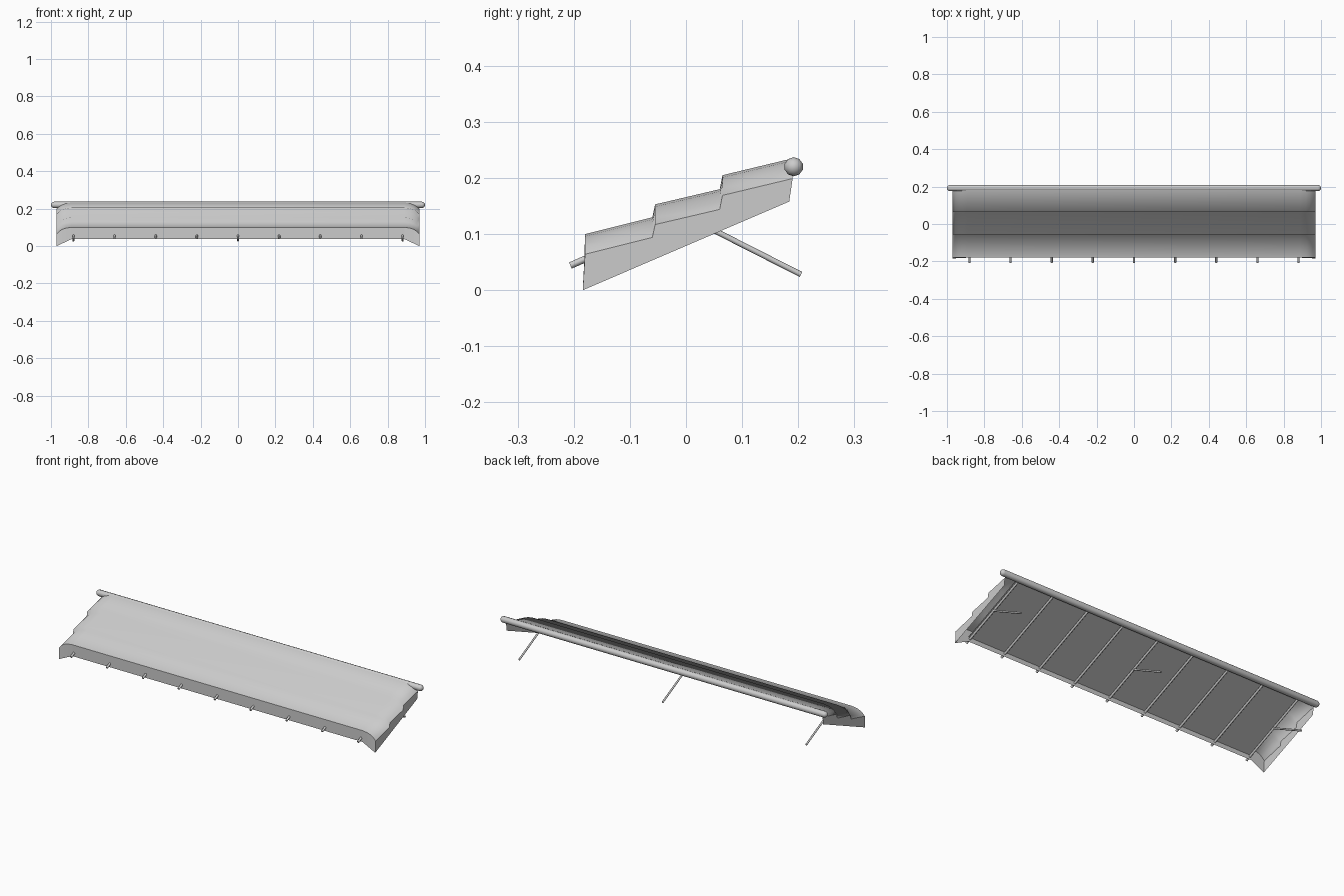
import bpy, bmesh, math
from mathutils import Vector

if "Cube" in bpy.data.objects:
    bpy.data.objects.remove(bpy.data.objects["Cube"], do_unlink=True)

GREY = (0.6, 0.6, 0.6, 1)
mat = bpy.data.materials.new("light grey")
mat.use_nodes = True
mat.diffuse_color = GREY
mat.node_tree.nodes["Principled BSDF"].inputs["Base Color"].default_value = GREY


def finish(name, bm, smooth_angle=None):
    mesh = bpy.data.meshes.new(name)
    bm.to_mesh(mesh)
    bm.free()
    mesh.materials.append(mat)
    obj = bpy.data.objects.new(name, mesh)
    bpy.context.collection.objects.link(obj)
    if smooth_angle:
        bpy.ops.object.select_all(action="DESELECT")
        obj.select_set(True)
        bpy.context.view_layer.objects.active = obj
        bpy.ops.object.shade_smooth_by_angle(angle=math.radians(smooth_angle))
    return obj


def loft(name, rows, smooth_angle=None):
    """Skin a grid of faces over rows of points."""
    bm = bmesh.new()
    grid = [[bm.verts.new(p) for p in row] for row in rows]
    for a, b in zip(grid, grid[1:]):
        for i in range(len(a) - 1):
            bm.faces.new((a[i], b[i], b[i + 1], a[i + 1]))
    return finish(name, bm, smooth_angle)


def rod(name, start, end, radius, sides=8):
    start, end = Vector(start), Vector(end)
    axis = end - start
    bm = bmesh.new()
    bmesh.ops.create_cone(bm, cap_ends=True, segments=sides,
                          radius1=radius, radius2=radius, depth=axis.length)
    turn = axis.to_track_quat("Z", "Y").to_matrix().to_4x4()
    turn.translation = (start + end) / 2
    bm.transform(turn)
    return finish(name, bm, 50)


# Stepped canvas: the section sags towards each end
STEPS = [(-0.18, 0.10), (-0.06, 0.13), (-0.055, 0.153),
         (0.06, 0.18), (0.065, 0.205), (0.19, 0.235)]
SAG = [(0.89, 0), (0.92, 0.004), (0.94, 0.011), (0.957, 0.022), (0.97, 0.036)]
stations = [(-x, d) for x, d in reversed(SAG)] + SAG
loft("canopy_top", [[(x, y, z - d) for y, z in STEPS] for x, d in stations], 80)

# Front valance, dipping and flaring at the corners
valance = []
for x, d in stations:
    t = max(0, (abs(x) - 0.89) / 0.08)
    valance.append([(x, -0.18 - 0.004 * t, 0.037 * (1 - t)), (x, -0.18, 0.10 - d)])
loft("front_valance", valance)

# End walls close the stepped section
for side, word in ((1, "left"), (-1, "right")):
    bm = bmesh.new()
    outline = [(-0.184, 0), (0.184, 0.158)]
    outline += [(y, z - SAG[-1][1]) for y, z in reversed(STEPS)]
    verts = [bm.verts.new((side * 0.97, y, z)) for y, z in outline]
    bm.faces.new(verts if side > 0 else verts[::-1])
    finish(word + "_end_wall", bm)

# Flat lining under the slats
loft("lining", [[(x, 0.19, 0.226), (x, -0.18, 0.062)] for x in (-0.89, 0.89)])

# Back roller with rounded ends
R = 0.017
bm = bmesh.new()
bmesh.ops.create_uvsphere(bm, u_segments=10, v_segments=8, radius=R)
mid = [e for e in bm.edges if all(abs(v.co.z) < 1e-5 for v in e.verts)]
cut = bmesh.ops.split_edges(bm, edges=mid)
upper = {v for f in bm.faces if f.calc_center_median().z > 0 for v in f.verts}
for v in bm.verts:
    v.co.z += (1 - R) if v in upper else (R - 1)
rims = [e for e in bm.edges if e.is_boundary]
bmesh.ops.bridge_loops(bm, edges=rims)
for v in bm.verts:
    v.co = Vector((v.co.z, 0.192 + v.co.x, 0.22 + v.co.y))
bmesh.ops.recalc_face_normals(bm, faces=bm.faces)
finish("back_roller", bm, 60)

# Ribs under the lining, with a strut on every fourth one
for i in range(9):
    x = (i - 4) * 0.22
    rod(f"rib_{i + 1}", (x, -0.206, 0.044), (x, 0.19, 0.218), 0.006)
    if i % 4 == 0:
        rod(f"strut_{i // 4 + 1}", (x, 0, 0.132), (x, 0.205, 0.028), 0.005)
